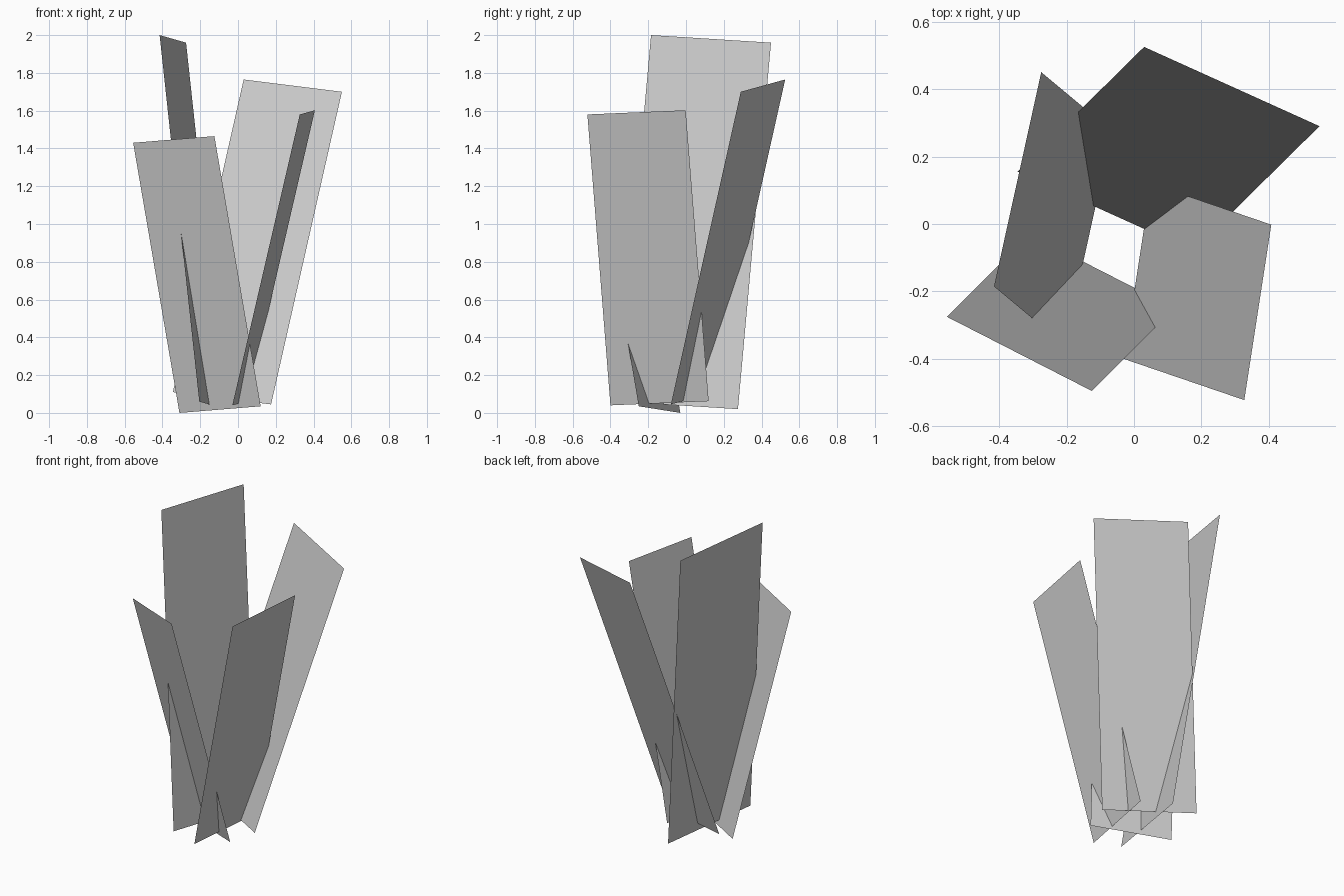
import bpy
from mathutils import Vector

if "Cube" in bpy.data.objects:
    bpy.data.objects.remove(bpy.data.objects["Cube"])


def leaf_card(name, base, across, rise):
    """Flat single-face blade: a base corner, its width edge and its rising edge."""
    b, a, r = Vector(base), Vector(across), Vector(rise)
    mesh = bpy.data.meshes.new(name)
    mesh.from_pydata([b, b + a, b + a + r, b + r], [], [(0, 1, 2, 3)])
    obj = bpy.data.objects.new(name, mesh)
    bpy.context.collection.objects.link(obj)
    return obj


# Four leaning blades arranged around an open centre
leaf_card("back_blade", (-0.345, 0.155, 0.11), (0.52, -0.235, -0.065), (0.375, 0.37, 1.655))
leaf_card("left_blade", (-0.205, -0.36, 0.06), (0.14, 0.635, -0.04), (-0.21, 0.175, 1.94))
leaf_card("front_blade", (-0.31, -0.03, 0.0), (0.43, -0.22, 0.035), (-0.245, -0.245, 1.43))
leaf_card("right_blade", (-0.03, -0.40, 0.04), (0.08, 0.52, 0.022), (0.357, -0.122, 1.54))
